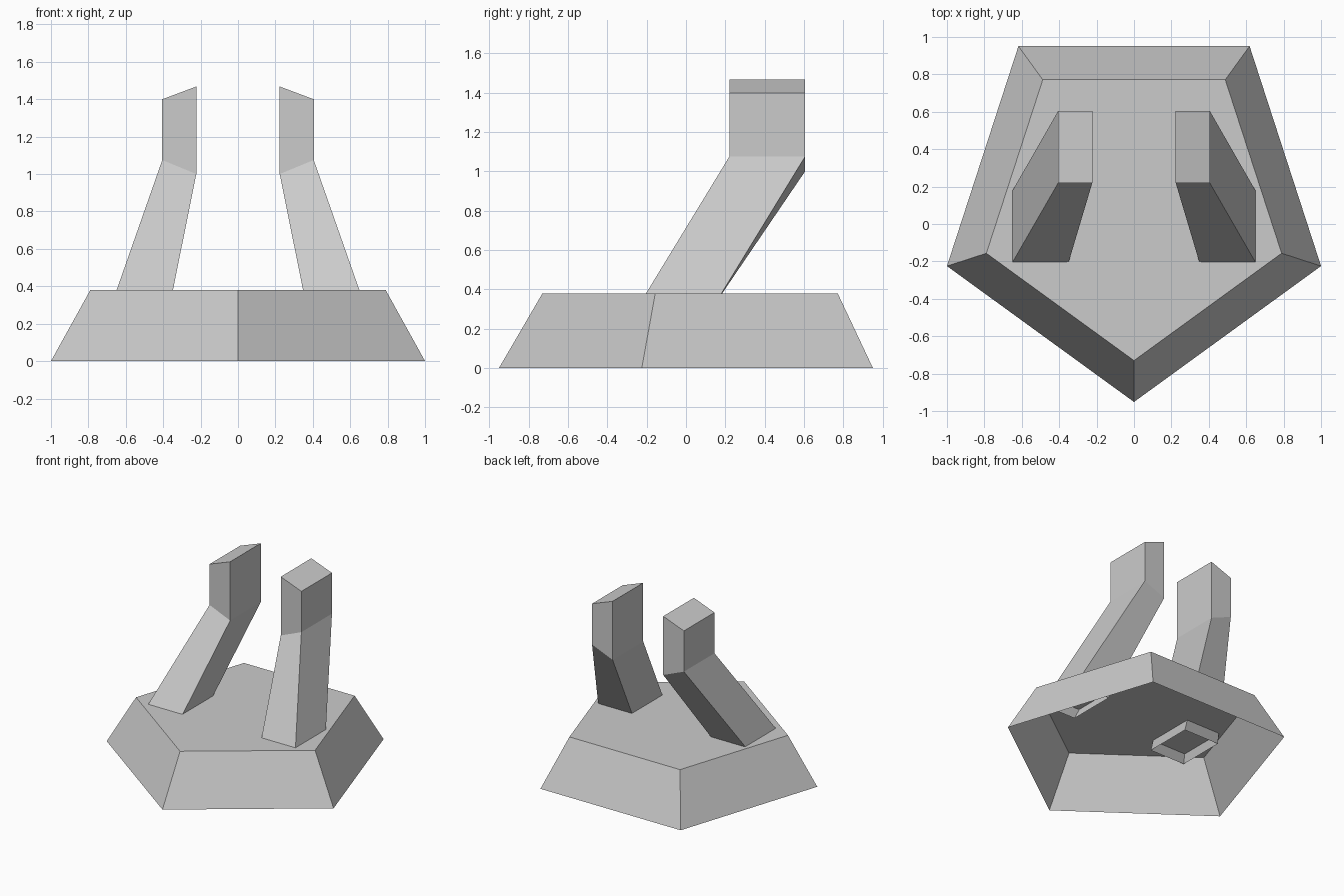
import bpy, bmesh, math

if "Cube" in bpy.data.objects:
    bpy.data.objects.remove(bpy.data.objects["Cube"])


def make_object(name, rings):
    """Skin a stack of vertex rings; open at the bottom, capped on top."""
    bm = bmesh.new()
    loops = [[bm.verts.new(p) for p in ring] for ring in rings]
    for low, high in zip(loops, loops[1:]):
        n = len(low)
        for i in range(n):
            j = (i + 1) % n
            bm.faces.new((low[i], low[j], high[j], high[i]))
    bm.faces.new(loops[-1])
    bmesh.ops.recalc_face_normals(bm, faces=bm.faces)
    mesh = bpy.data.meshes.new(name)
    bm.to_mesh(mesh)
    bm.free()
    obj = bpy.data.objects.new(name, mesh)
    bpy.context.collection.objects.link(obj)
    return obj


def pentagon(radius, z):
    angles = [math.radians(-90 + 72 * i) for i in range(5)]
    return [(radius * math.cos(a), 0.1 + radius * math.sin(a), z) for a in angles]


def prong_ring(side, outer, inner, front, back, z_outer, z_inner):
    return [(side * outer, front, z_outer), (side * outer, back, z_outer),
            (side * inner, back, z_inner), (side * inner, front, z_inner)]


# Hollow pentagonal base, open underneath
make_object("base", [pentagon(1.0515, 0), pentagon(0.83, 0.38)])

# Pair of bent prongs whose open feet poke through the base top
sections = [
    (0.67, 0.36, -0.24, 0.143, 0.32, 0.32),
    (0.405, 0.223, 0.22, 0.605, 1.075, 1.0),
    (0.405, 0.223, 0.22, 0.605, 1.40, 1.468),
]
for name, side in (("left_prong", -1), ("right_prong", 1)):
    make_object(name, [prong_ring(side, *s) for s in sections])
